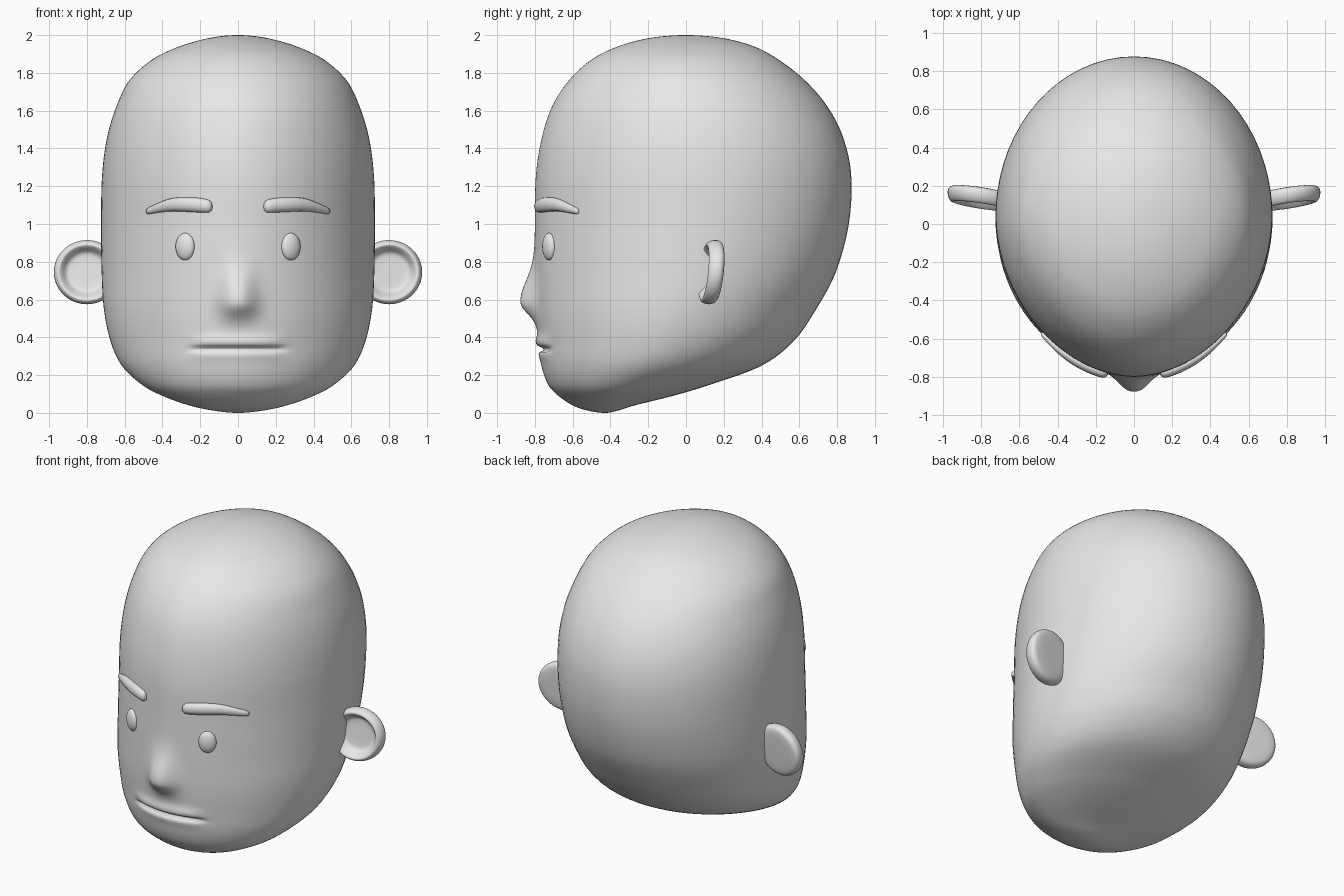
import bpy, bmesh, math
from mathutils import Vector, Matrix
from mathutils.bvhtree import BVHTree

if "Cube" in bpy.data.objects:
    bpy.data.objects.remove(bpy.data.objects["Cube"])

grey = bpy.data.materials.new("plain grey")
grey.diffuse_color = (0.8, 0.8, 0.8, 1)
grey.use_nodes = True
grey.node_tree.nodes["Principled BSDF"].inputs["Base Color"].default_value = grey.diffuse_color


def finish(bm, name):
    bmesh.ops.remove_doubles(bm, verts=bm.verts, dist=1e-5)
    bmesh.ops.recalc_face_normals(bm, faces=bm.faces)
    for f in bm.faces:
        f.smooth = True
    me = bpy.data.meshes.new(name)
    bm.to_mesh(me)
    me.materials.append(grey)
    ob = bpy.data.objects.new(name, me)
    bpy.context.collection.objects.link(ob)
    return ob


def loft(rings):
    """Skin a list of closed rings of points."""
    bm = bmesh.new()
    vs = [[bm.verts.new(p) for p in r] for r in rings]
    n = len(vs[0])
    for a, b in zip(vs, vs[1:]):
        for i in range(n):
            j = (i + 1) % n
            bm.faces.new((a[i], a[j], b[j], b[i]))
    return bm


def catmull(rows, steps):
    out = []
    for i in range(1, len(rows) - 2):
        for s in range(steps):
            t = s / steps
            out.append([0.5 * (2 * b + (c - a) * t + (2 * a - 5 * b + 4 * c - d) * t * t
                               + (3 * b - a - 3 * c + d) * t ** 3)
                        for a, b, c, d in zip(*rows[i - 1:i + 3])])
    out.append(list(rows[-2]))
    return out


def bell(v, s, p=2):
    return math.exp(-abs(v / s) ** p)


# Head: height, front y, back y, half width
rows = [
    (0.0, -.43, -.43, 0), (.012, -.52, -.36, .13), (.04, -.60, -.27, .26),
    (.09, -.675, -.07, .40), (.15, -.73, .13, .51), (.25, -.765, .40, .615),
    (.38, -.78, .57, .675), (.55, -.795, .69, .71), (.75, -.80, .795, .722),
    (1.0, -.80, .862, .725), (1.25, -.795, .875, .72), (1.45, -.765, .835, .695),
    (1.62, -.71, .75, .645), (1.76, -.62, .63, .575), (1.87, -.50, .49, .455),
    (1.94, -.36, .36, .31), (1.985, -.19, .19, .15), (2.0, 0, 0, 0)]


def mirrored(r):
    return (r[0], r[2], r[1], -r[3])


rows = [mirrored(rows[1])] + rows + [mirrored(rows[-2])]
N = 96
rings = []
for z, f, b, w in catmull(rows, 12):
    cy, ry = (f + b) / 2, (b - f) / 2
    ring = []
    for i in range(N):
        t = 2 * math.pi * i / N
        a = t - 0.5 * math.sin(t)          # denser columns on the face
        s, c = math.sin(a), math.cos(a)
        e = 2 / 1.88 if c > 0 else 1
        x = w * math.copysign(abs(s) ** e, s)
        y = cy - ry * math.copysign(abs(c) ** e, c)
        if c > 0:
            # nose, upper lip, lower lip and mouth line
            nose = bell(z - .585, .16 if z > .585 else .08)
            y -= .08 * nose * bell(x, .095 - .02 * max(0, min(1, (z - .6) / .3)), 2.6)
            mouth = bell(x, .235, 8)
            y -= .016 * bell(z - .375, .035) * mouth
            y -= .006 * bell(z - .305, .03) * mouth
            y += .035 * bell(z - .338, .012) * mouth
        ring.append((x, y, z))
    rings.append(ring)
bm = loft(rings)
finish(bm, "head")
tree = BVHTree.FromBMesh(bm)


def on_face(x, z):
    p, n, _, _ = tree.ray_cast(Vector((x, -3, z)), Vector((0, 1, 0)))
    return p, (n if n.y < 0 else -n)


def smooth(keys, t):
    k = [keys[0]] + keys + [keys[-1]]
    c = catmull(k, 20)
    return c[round(t * (len(c) - 1))]


for side, tag in ((-1, "right"), (1, "left")):
    # Eye
    p, n = on_face(side * .28, .88)
    yaw = math.atan2(n.x, -n.y)
    e = bmesh.new()
    bmesh.ops.create_uvsphere(e, u_segments=32, v_segments=20, radius=1)
    e.transform(Matrix.Translation(p) @ Matrix.Rotation(yaw, 4, 'Z')
                @ Matrix.Diagonal((.055, .03, .072, 1)))
    finish(e, tag + "_eye")

    # Eyebrow: tapered bar that follows the forehead
    keys = [(.135, 1.092, .034), (.24, 1.102, .039), (.36, 1.10, .033), (.48, 1.066, .016)]
    brow = []
    K = 30
    for i in range(K + 1):
        t = (1 - math.cos(math.pi * i / K)) / 2
        x, z, r = smooth(keys, t)
        r *= min(1, math.sqrt(max(0, 1 - (1 - min(1, t / .12)) ** 2)),
                 math.sqrt(max(0, 1 - (1 - min(1, (1 - t) / .06)) ** 2)))
        p, n = on_face(side * x, z)
        n = Vector((n.x, n.y, 0)).normalized()
        brow.append([p + n * (.005 + .75 * r * math.cos(a)) + Vector((0, 0, r * math.sin(a)))
                     for a in (2 * math.pi * k / 16 for k in range(16))])
    finish(loft(brow), tag + "_eyebrow")

    # Ear: dished disc with a rounded rim, swept slightly back
    prof = [(0, .012), (.45, .012), (.62, .004), (.74, -.022), (.84, -.04), (.92, -.036),
            (.98, -.018), (1, .005), (.97, .026), (.88, .04), (.7, .046), (.4, .048), (0, .048)]
    prof = catmull([prof[0]] + prof + [prof[-1]], 3)
    ear = []
    for r, d in prof:
        ring = []
        for k in range(40):
            a = 2 * math.pi * k / 40
            x, z = .175 * r * math.cos(a), .17 * r * math.sin(a)
            ring.append((side * (.80 + x), .135 + d + .15 * x + .1 * z, .745 + z))
        ear.append(ring)
    finish(loft(ear), tag + "_ear")
